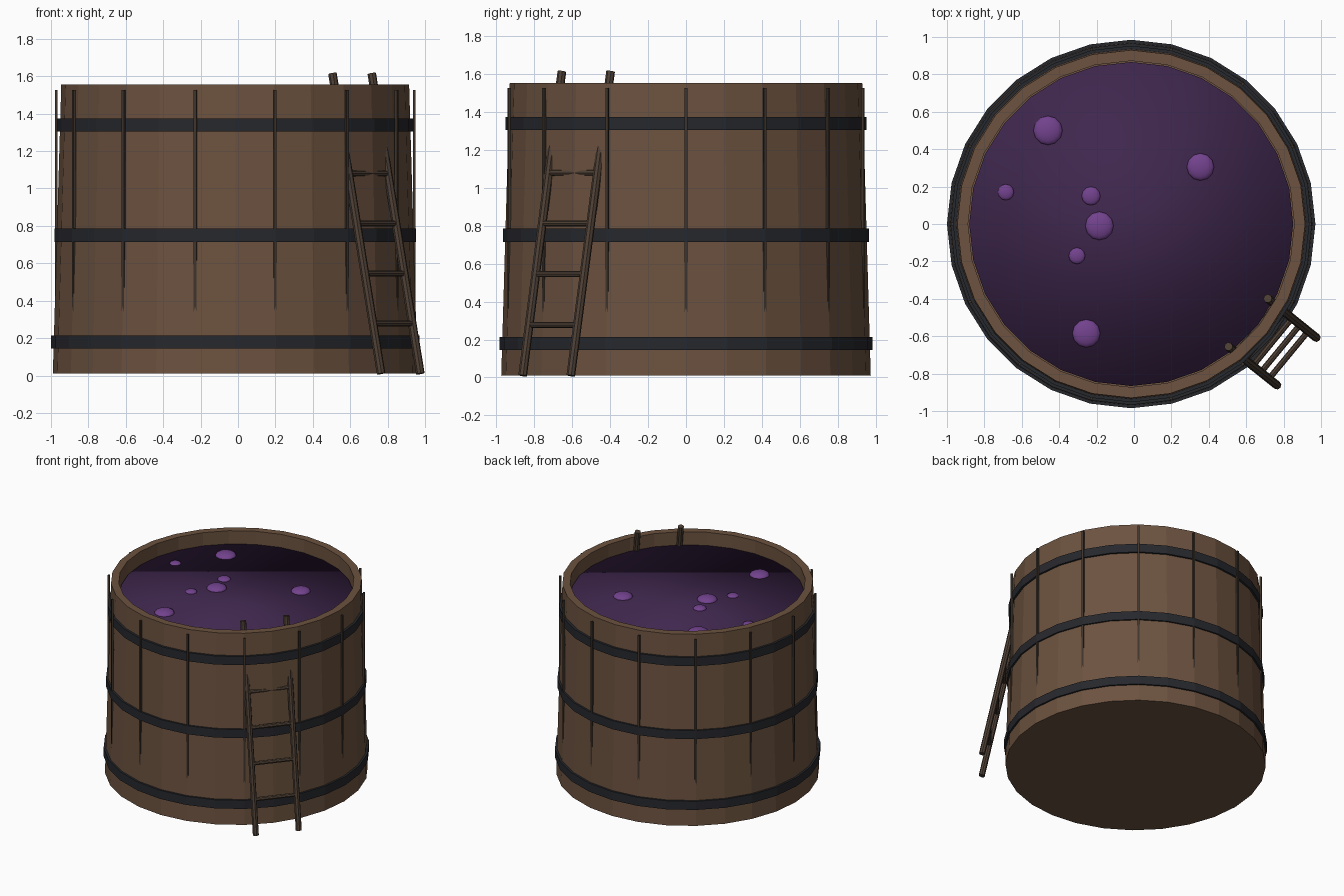
import bpy
from math import sin, cos, pi, tau
from mathutils import Vector

if "Cube" in bpy.data.objects:
    bpy.data.objects.remove(bpy.data.objects["Cube"])

CX, SIDES = -0.015, 28


def material(name, r, g, b):
    m = bpy.data.materials.new(name)
    m.diffuse_color = (r, g, b, 1)
    m.use_nodes = True
    m.node_tree.nodes["Principled BSDF"].inputs["Base Color"].default_value = m.diffuse_color
    return m


WOOD = material("oak", 0.15, 0.085, 0.05)
IRON = material("iron", 0.02, 0.021, 0.026)
SEAM = material("dark_seam", 0.05, 0.035, 0.025)
POLE = material("ladder_wood", 0.075, 0.05, 0.035)
WINE = material("liquid", 0.05, 0.02, 0.075)
FOAM = material("bubble", 0.17, 0.055, 0.27)


def finish(name, mat, smooth=False):
    ob = bpy.context.object
    ob.name = name
    ob.data.materials.append(mat)
    if smooth:
        bpy.ops.object.shade_smooth()
    return ob


def lathe(name, profile, mat, closed=False):
    """Revolve (radius, z) points; open profiles get n-gon caps at both ends."""
    n = len(profile)
    verts = [(CX + r * cos(tau * i / SIDES), r * sin(tau * i / SIDES), z)
             for r, z in profile for i in range(SIDES)]
    faces = []
    for k in range(n if closed else n - 1):
        a, b = k * SIDES, (k + 1) % n * SIDES
        for i in range(SIDES):
            j = (i + 1) % SIDES
            faces.append((a + i, a + j, b + j, b + i))
    if not closed:
        faces.append(tuple(reversed(range(SIDES))))
        faces.append(tuple((n - 1) * SIDES + i for i in range(SIDES)))
    me = bpy.data.meshes.new(name)
    me.from_pydata(verts, [], faces)
    ob = bpy.data.objects.new(name, me)
    bpy.context.collection.objects.link(ob)
    me.materials.append(mat)


def rod(name, a, b, radius, mat):
    a, b = Vector(a), Vector(b)
    d = b - a
    bpy.ops.mesh.primitive_cylinder_add(
        vertices=8, radius=radius, depth=d.length, location=(a + b) / 2,
        rotation=d.to_track_quat('Z', 'Y').to_euler())
    ob = finish(name, mat)
    bpy.ops.object.shade_smooth_by_angle()
    return ob


# Tapered tub with a hollow top
lathe("tub", [(0.975, 0.01), (0.93, 1.555), (0.872, 1.555), (0.872, 1.3)], WOOD)

# Iron hoops
for i, (r, z) in enumerate([(0.985, 0.18), (0.967, 0.75), (0.953, 1.34)]):
    lathe(f"hoop_{i}", [(r, z - 0.035), (r, z + 0.035),
                        (r - 0.035, z + 0.035), (r - 0.035, z - 0.035)], IRON, True)

# Upright seam strips, sinking into the flared wall lower down
for i in range(14):
    a = tau * i / 14
    bpy.ops.mesh.primitive_cube_add(
        size=1, location=(CX + 0.957 * cos(a), 0.957 * sin(a), 0.777), rotation=(0, 0, a))
    bpy.context.object.scale = (0.015, 0.015, 1.5)
    finish(f"seam_strip_{i}", SEAM)

# Liquid surface
bpy.ops.mesh.primitive_cylinder_add(vertices=SIDES, radius=0.866, depth=0.06,
                                    location=(CX, 0, 1.42))
finish("liquid", WINE, True)

# Flattened bubbles floating on the liquid
for i, (x, y, r) in enumerate([(-0.46, 0.5, 0.078), (-0.685, 0.17, 0.043), (-0.23, 0.15, 0.05),
                               (-0.185, -0.01, 0.076), (-0.305, -0.17, 0.044),
                               (-0.255, -0.585, 0.075), (0.355, 0.305, 0.073)]):
    bpy.ops.mesh.primitive_uv_sphere_add(segments=12, ring_count=8, radius=r,
                                         location=(x, y, 1.45))
    bpy.context.object.scale.z = 0.4
    finish(f"bubble_{i}", FOAM, True)

# Ladder leaning through the rim: two rails and five rungs
rails = [(Vector((0.765, -0.862, 0.01)), Vector((0.505, -0.655, 1.615))),
         (Vector((0.975, -0.608, 0.01)), Vector((0.715, -0.398, 1.615)))]
for side, (a, b) in zip(("left", "right"), rails):
    rod(f"ladder_rail_{side}", a, b, 0.023, POLE)
for i in range(1, 6):
    ends = [a.lerp(b, i / 6) for a, b in rails]
    rod(f"ladder_rung_{i}", *ends, 0.016, POLE)
